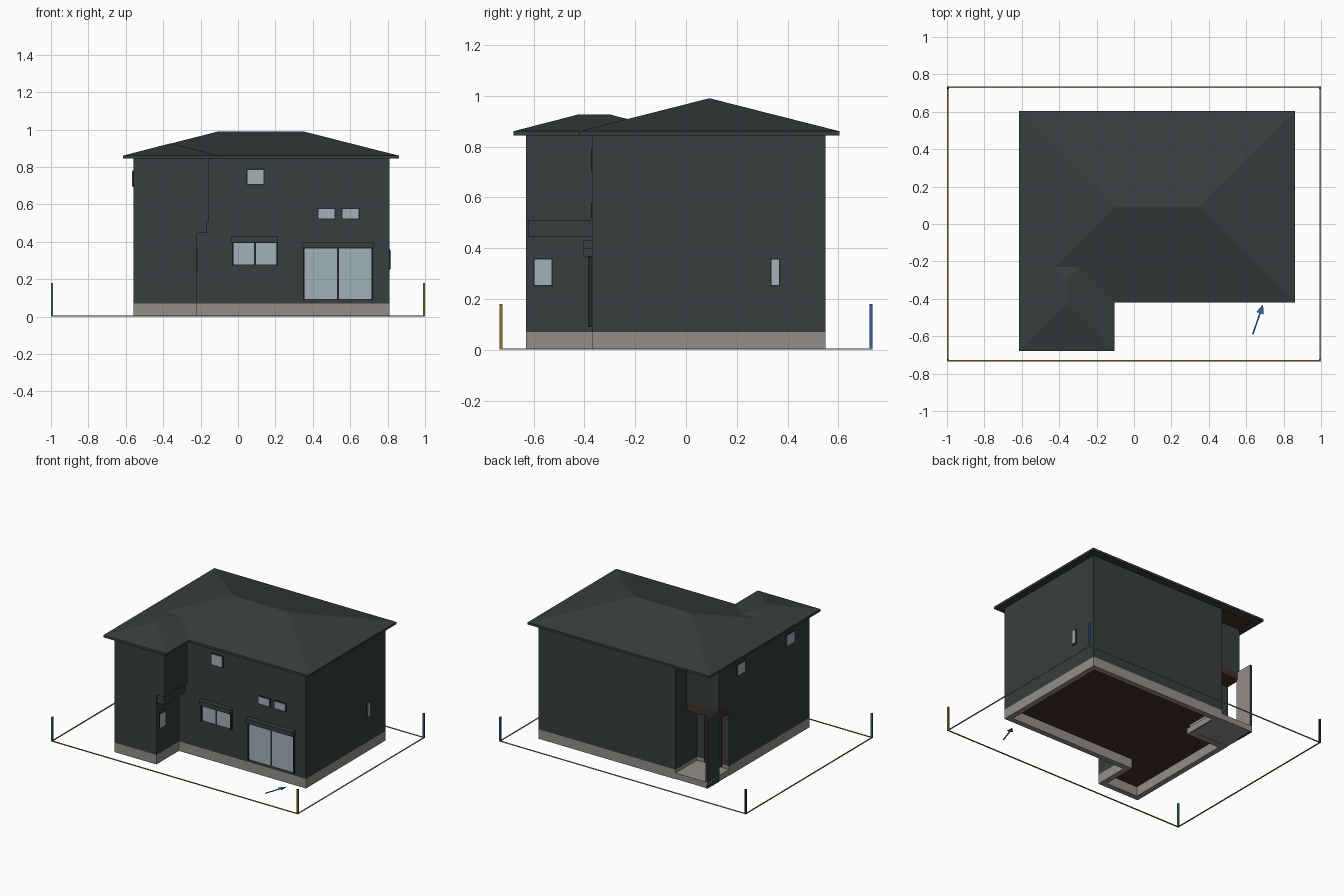
import bpy, bmesh
from mathutils import Vector

cube = bpy.data.objects.get("Cube")
if cube:
    bpy.data.objects.remove(cube, do_unlink=True)


def material(name, rgb):
    m = bpy.data.materials.new(name)
    m.use_nodes = True
    m.diffuse_color = (*rgb, 1)
    m.node_tree.nodes["Principled BSDF"].inputs["Base Color"].default_value = (*rgb, 1)
    return m


SLATE = material("dark slate", (.038, .047, .047))
CONCRETE = material("concrete grey", (.29, .275, .255))
GLASS = material("pale glass", (.36, .44, .49))
BROWN = material("dark brown", (.055, .028, .02))
FRAME = material("black frame", (.018, .02, .02))
GOLD = material("gold", (.28, .18, .02))
TAN = material("tan", (.45, .38, .25))
GREEN = material("green", (.04, .27, .1))
BLUE = material("blue", (.03, .12, .38))


def finish(name, bm, *mats):
    bmesh.ops.recalc_face_normals(bm, faces=bm.faces)
    mesh = bpy.data.meshes.new(name)
    bm.to_mesh(mesh)
    bm.free()
    for m in mats:
        mesh.materials.append(m)
    obj = bpy.data.objects.new(name, mesh)
    bpy.context.collection.objects.link(obj)
    return obj


def prism(name, outline, z0, z1, mat, caps=True):
    bm = bmesh.new()
    low = [bm.verts.new((x, y, z0)) for x, y in outline]
    high = [bm.verts.new((x, y, z1)) for x, y in outline]
    for i in range(len(low)):
        j = (i + 1) % len(low)
        bm.faces.new((low[i], low[j], high[j], high[i]))
    if caps:
        bm.faces.new(low[::-1])
        bm.faces.new(high)
    return finish(name, bm, mat)


def box(name, x0, x1, y0, y1, z0, z1, mat):
    return prism(name, [(x0, y0), (x1, y0), (x1, y1), (x0, y1)], z0, z1, mat)


def paint(obj, mat, direction):
    # Colour the faces that point in one direction
    obj.data.materials.append(mat)
    for f in obj.data.polygons:
        if f.normal.dot(Vector(direction)) > .9:
            f.material_index = len(obj.data.materials) - 1


def hip_roof(name, x0, x1, y0, y1, rise):
    bm = bmesh.new()
    rings = [[bm.verts.new((x, y, z)) for x, y in ((x0, y0), (x1, y0), (x1, y1), (x0, y1))]
             for z in (.845, .861)]
    low, eave = rings
    run = min(x1 - x0, y1 - y0) / 2
    cx, cy, z = (x0 + x1) / 2, (y0 + y1) / 2, .861 + rise
    for i in range(4):
        j = (i + 1) % 4
        bm.faces.new((low[i], low[j], eave[j], eave[i]))
    bm.faces.new(low[::-1])
    a, b, c, d = eave
    if x1 - x0 > y1 - y0:
        p, q = bm.verts.new((x0 + run, cy, z)), bm.verts.new((x1 - run, cy, z))
        faces = ((a, b, q, p), (b, c, q), (c, d, p, q), (d, a, p))
    else:
        p, q = bm.verts.new((cx, y0 + run, z)), bm.verts.new((cx, y1 - run, z))
        faces = ((a, b, p), (b, c, q, p), (c, d, q), (d, a, p, q))
    for f in faces:
        bm.faces.new(f)
    return finish(name, bm, SLATE)


def side_plate(name, side, wall, a0, a1, z0, z1, depth, mat):
    # Thin plate on a wall: side is the axis and direction it faces
    d = depth if side[0] == "+" else -depth
    lo, hi = sorted((wall, wall + d))
    if side[1] == "x":
        return box(name, lo, hi, a0, a1, z0, z1, mat)
    return box(name, a0, a1, lo, hi, z0, z1, mat)


def window(name, side, wall, a0, a1, z0, z1, double=False):
    e = .006
    side_plate(name + "_frame", side, wall, a0 - e, a1 + e, z0 - e, z1 + e, .004, FRAME)
    side_plate(name + "_glass", side, wall, a0, a1, z0, z1, .007, GLASS)
    if double:
        m = (a0 + a1) / 2
        side_plate(name + "_mullion", side, wall, m - .005, m + .005, z0, z1, .009, FRAME)


def shuttered_window(name, a0, a1, z0, z1, top):
    window(name, "-y", -.37, a0, a1, z0, z1, True)
    side_plate(name + "_shutter_box", "-y", -.37, a0 - .01, a1 + .01, z1 + .002, top, .034, SLATE)
    for x in (a0 - .008, a1):
        side_plate(name + "_shutter_guide", "-y", -.37, x, x + .008, z0 - .006, z1, .016, FRAME)


# Walls: the lower floor has a deep porch recess, the upper floor overhangs
lower = [(-.56, -.63), (-.22, -.63), (-.22, -.37), (.81, -.37),
         (.81, .55), (-.30, .55), (-.30, .30), (-.56, .30)]
upper = [(-.56, -.63), (-.155, -.63), (-.155, -.37), (.81, -.37),
         (.81, .55), (-.30, .55), (-.30, .42), (-.56, .42)]
paint(prism("lower_walls", lower, .07, .51, SLATE), BROWN, (0, 0, -1))
paint(prism("upper_walls", upper, .51, .846, SLATE), BROWN, (0, 0, -1))
box("wing_ledge", -.22, -.165, -.622, -.37, .447, .51, SLATE)

# Hollow foundation
foundation = prism("foundation", lower, 0, .07, CONCRETE, caps=False)
wall = foundation.modifiers.new("thickness", "SOLIDIFY")
wall.thickness, wall.offset, wall.use_even_offset = .04, -1, True

# Porch
box("porch_floor", -.56, -.25, .25, .55, .002, .045, CONCRETE)
box("porch_header", -.56, -.30, .30, .42, .455, .51, BROWN)
box("porch_eave_lining", -.56, -.30, .42, .55, .84, .846, BROWN)
paint(box("porch_screen", -.56, -.543, .41, .55, 0, .51, SLATE), CONCRETE, (1, 0, 0))
side_plate("porch_door", "+y", .30, -.50, -.36, .05, .40, .008, BROWN)

# Roofs
hip_roof("main_roof", -.615, .86, -.42, .605, .13)
hip_roof("wing_roof", -.615, -.105, -.68, -.045, .066)

# Windows
window("upper_front_window", "-y", -.37, .05, .135, .71, .785)
for x in (.43, .56):
    window("stair_window", "-y", -.37, x, x + .085, .525, .575)
shuttered_window("kitchen_window", -.025, .205, .28, .395, .43)
shuttered_window("terrace_door", .355, .715, .095, .365, .4)
window("wing_window", "+x", -.22, -.597, -.53, .255, .355)
window("narrow_window", "+x", .81, .337, .367, .255, .355)
for y in (.165, -.405):
    window("upper_side_window", "-x", -.56, y - .045, y + .045, .70, .775)

# Plot boundary rails and corner posts
for s, mat in ((-1, GOLD), (1, TAN)):
    box("boundary_rail", -1, 1, s * .731 - .004, s * .731 + .004, 0, .005, mat)
    box("boundary_rail", s * .996 - .004, s * .996 + .004, -.735, .735, 0, .005, mat)
for x, y, mat in ((-1, -1, GREEN), (1, -1, GOLD), (1, 1, BLUE), (-1, 1, FRAME)):
    px, py = x * .994, y * .729
    box("corner_post", px - .006, px + .006, py - .006, py + .006, 0, .18, mat)

# Entry arrow lying on the ground
tail, tip = Vector((.635, -.59)), Vector((.69, -.43))
along = (tip - tail).normalized()
across = Vector((-along.y, along.x))
neck = tip - along * .05
prism("ground_arrow", [tail - across * .004, neck - across * .004, neck - across * .021, tip,
                       neck + across * .021, neck + across * .004, tail + across * .004],
      0, .004, BLUE)
